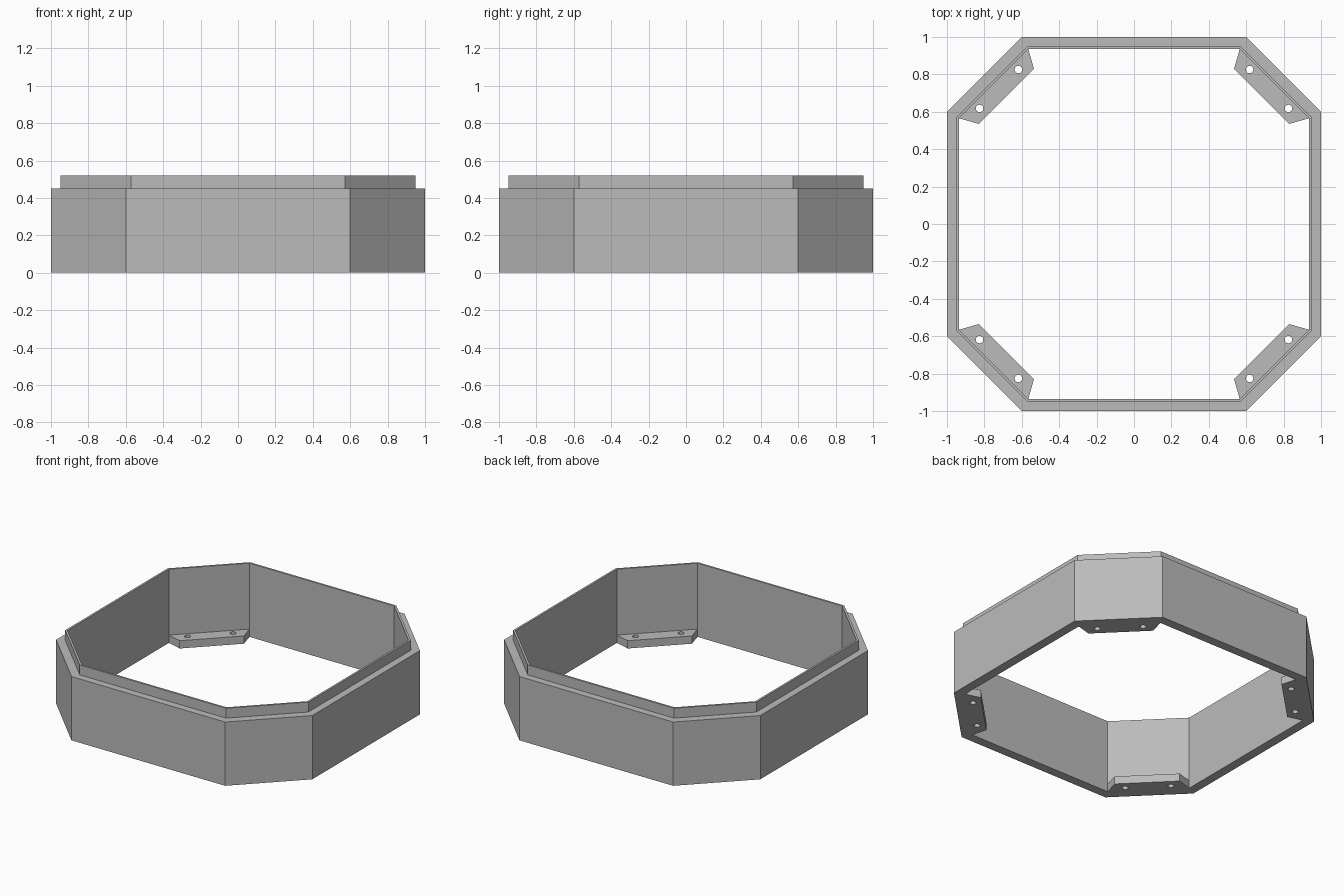
import bpy
import bmesh
from math import pi
from mathutils import Matrix

cube = bpy.data.objects.get("Cube")
if cube:
    bpy.data.objects.remove(cube, do_unlink=True)

grey = bpy.data.materials.new("mid grey plastic")
grey.use_nodes = True
color = (0.5, 0.5, 0.5, 1)
grey.diffuse_color = color
grey.node_tree.nodes["Principled BSDF"].inputs["Base Color"].default_value = color


def octagon(half, corner):
    """Square outline with its four corners cut off, counter-clockwise."""
    pts = []
    x1, y1, x2, y2 = half, corner, corner, half
    for _ in range(4):
        pts += [(x1, y1), (x2, y2)]
        x1, y1, x2, y2 = -y1, x1, -y2, x2
    return pts


def finish(name, bm):
    bmesh.ops.recalc_face_normals(bm, faces=bm.faces)
    mesh = bpy.data.meshes.new(name)
    bm.to_mesh(mesh)
    bm.free()
    mesh.materials.append(grey)
    obj = bpy.data.objects.new(name, mesh)
    bpy.context.collection.objects.link(obj)
    return obj


# Octagonal wall with a stepped lip: loft a closed section around the outline
BASE_TOP, LIP_TOP = 0.45, 0.52
outer, lip, inner = (1, 0.6), (0.949, 0.571), (0.935, 0.565)
section = [(outer, 0), (outer, BASE_TOP), (lip, BASE_TOP),
           (lip, LIP_TOP), (inner, LIP_TOP), (inner, 0)]
bm = bmesh.new()
rings = [[bm.verts.new((x, y, z)) for x, y in octagon(*size)]
         for size, z in section]
for i, ring in enumerate(rings):
    above = rings[(i + 1) % len(rings)]
    for j in range(8):
        k = (j + 1) % 8
        bm.faces.new((ring[j], ring[k], above[k], above[j]))
finish("octagonal_wall", bm)

# Mounting tab for one corner
TAB_HEIGHT = 0.055
bm = bmesh.new()
outline = [(0.565, 0.935), (0.535, 0.83), (0.83, 0.535), (0.935, 0.565)]
face = bm.faces.new([bm.verts.new((x, y, 0)) for x, y in outline])
new = bmesh.ops.extrude_face_region(bm, geom=[face])["geom"]
bmesh.ops.translate(bm, vec=(0, 0, TAB_HEIGHT),
                    verts=[v for v in new if isinstance(v, bmesh.types.BMVert)])
tab = finish("mounting_tab_1", bm)

# Two screw holes drilled through the tab
bm = bmesh.new()
for x, y in ((0.618, 0.826), (0.826, 0.618)):
    bmesh.ops.create_cone(bm, cap_ends=True, segments=24, radius1=0.02,
                          radius2=0.02, depth=0.4,
                          matrix=Matrix.Translation((x, y, 0)))
drill = finish("hole_cutter", bm)
drill.hide_render = True
cut = tab.modifiers.new("screw holes", 'BOOLEAN')
cut.operation = 'DIFFERENCE'
cut.solver = 'EXACT'
cut.object = drill
graph = bpy.context.evaluated_depsgraph_get()
drilled = bpy.data.meshes.new_from_object(tab.evaluated_get(graph))
tab.modifiers.clear()
tab.data = drilled
bpy.data.objects.remove(drill, do_unlink=True)

# The same tab in the other three corners
for i in range(1, 4):
    copy = bpy.data.objects.new(f"mounting_tab_{i + 1}", drilled)
    copy.rotation_euler.z = i * pi / 2
    bpy.context.collection.objects.link(copy)
